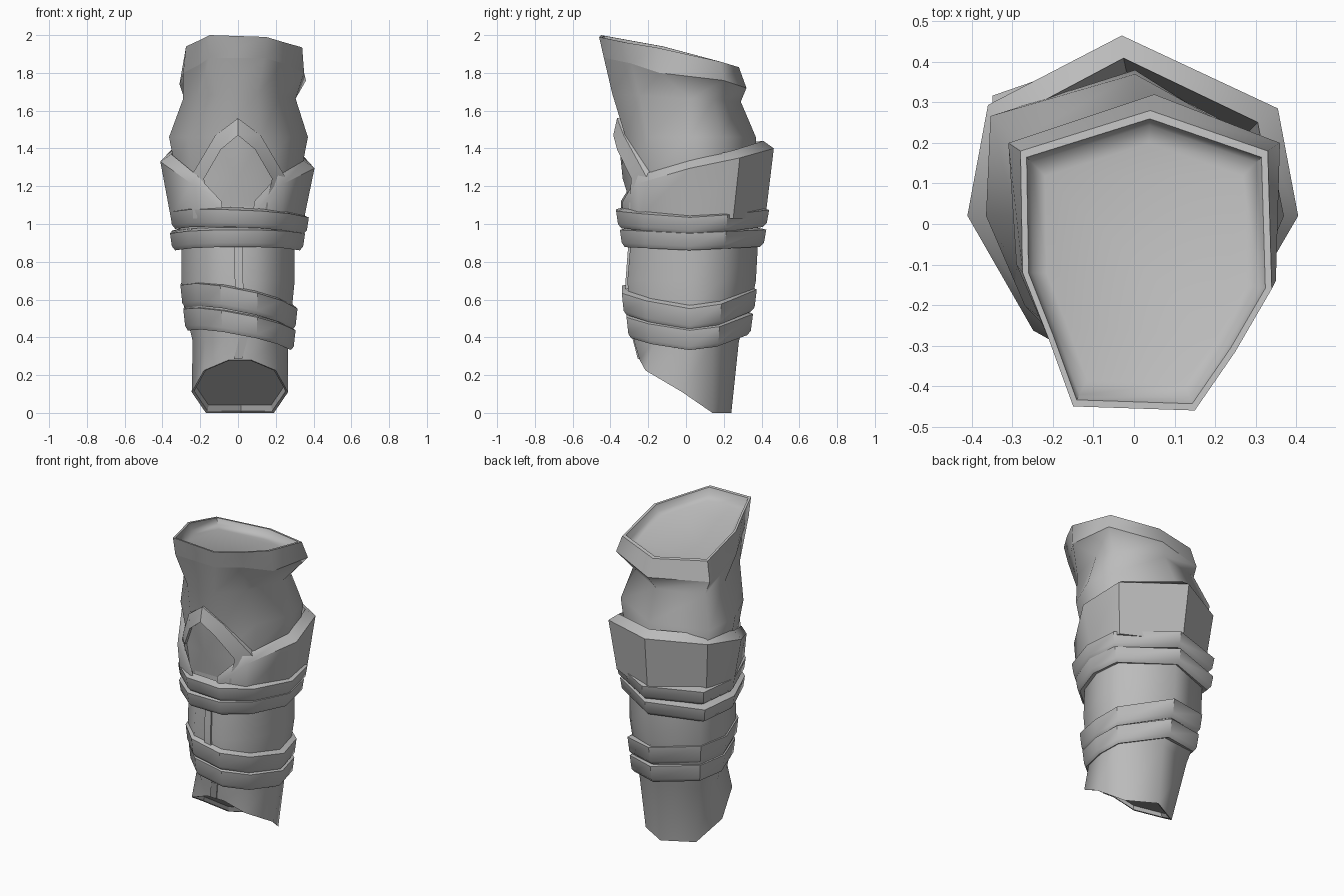
import bpy, bmesh, math
from mathutils import Vector

if "Cube" in bpy.data.objects:
    bpy.data.objects.remove(bpy.data.objects["Cube"])

grey = bpy.data.materials.new("neutral_grey")
grey.diffuse_color = (0.5, 0.5, 0.5, 1)
grey.use_nodes = True
grey.node_tree.nodes["Principled BSDF"].inputs["Base Color"].default_value = grey.diffuse_color


def make(name, verts, faces, angle=40):
    bm = bmesh.new()
    vs = [bm.verts.new(v) for v in verts]
    for f in faces:
        bm.faces.new([vs[i] for i in f])
    bmesh.ops.recalc_face_normals(bm, faces=bm.faces)
    me = bpy.data.meshes.new(name)
    bm.to_mesh(me)
    bm.free()
    me.materials.append(grey)
    ob = bpy.data.objects.new(name, me)
    bpy.context.collection.objects.link(ob)
    bpy.context.view_layer.objects.active = ob
    ob.select_set(True)
    bpy.ops.object.shade_smooth_by_angle(angle=math.radians(angle))
    ob.select_set(False)
    return ob


def loft(name, rings, caps=(), loop=False, closed=True, angle=40, flip=False):
    """Skin equal-length point rows; caps lists the rows to fill."""
    n, m = len(rings[0]), len(rings)
    verts = [p for r in rings for p in r]
    faces = []
    for j in range(m if loop else m - 1):
        a, b = j * n, ((j + 1) % m) * n
        for i in range(n if closed else n - 1):
            k = (i + 1) % n
            faces.append((a + i, a + k, b + k, b + i))
    faces += [tuple(range(j * n, j * n + n)) for j in caps]
    if not closed:  # end faces of an open strip
        faces += [tuple(j * n for j in range(m)), tuple(j * n + n - 1 for j in range(m))]
    ob = make(name, verts, faces, angle)
    if flip:
        ob.data.flip_normals()
    return ob


def ring(x0, x1, f, b, z):
    """Nine-sided leg section between x0..x1 and f..b; z is a number or z(x, y)."""
    c, w = (x0 + x1) / 2, (x1 - x0) / 2
    units = [(0.32, f), (0.74, f * 0.63), (1.0, 0.02), (0.91, b * 0.5), (0.0, b),
             (-0.97, b * 0.72), (-1.0, 0.02), (-0.74, f * 0.63), (-0.32, f)]
    pts = [(c + u * w, y) for u, y in units]
    return [Vector((x, y, z(x, y) if callable(z) else z)) for x, y in pts]


def shrink(r, s, dz=0.0):
    c = sum(r, Vector()) / len(r)
    return [c + (p - c) * s + Vector((0, 0, dz)) for p in r]


# Leg tube: slanted hem, knee bulge and pinched neck
hem_half = [(0.06, -0.245, 0.28), (0.19, -0.215, 0.225), (0.255, -0.02, 0.11), (0.18, 0.14, 0.0)]
hem = [Vector((x + 0.01, y, z)) for x, y, z in hem_half] + [Vector((0.015, 0.24, 0))]
hem += [Vector((-x + 0.01, y, z)) for x, y, z in reversed(hem_half)]
collar = [Vector(p) for p in (
    (0.15, -0.46, 1.99), (0.25, -0.315, 1.96), (0.34, -0.16, 1.935), (0.33, 0.18, 1.86),
    (0.04, 0.28, 1.83), (-0.28, 0.18, 1.86), (-0.275, -0.12, 1.94), (-0.21, -0.285, 1.97),
    (-0.15, -0.45, 2.0))]
lip = [Vector(p) for p in (
    (0.14, -0.435, 1.88), (0.24, -0.29, 1.85), (0.35, -0.14, 1.80), (0.36, 0.2, 1.76),
    (0.05, 0.32, 1.72), (-0.31, 0.2, 1.74), (-0.29, -0.1, 1.80), (-0.21, -0.27, 1.84),
    (-0.15, -0.425, 1.88))]
leg = [
    hem,
    ring(-0.24, 0.265, -0.275, 0.28, 0.38),
    ring(-0.28, 0.285, -0.30, 0.34, 0.55),
    ring(-0.30, 0.30, -0.31, 0.37, 0.70),
    ring(-0.30, 0.30, -0.295, 0.38, 0.88),
    ring(-0.32, 0.32, -0.29, 0.38, 1.08),
    ring(-0.33, 0.335, -0.29, 0.38, 1.28),
    ring(-0.365, 0.37, -0.32, 0.37, 1.46),
    ring(-0.29, 0.305, -0.39, 0.29, lambda x, y: 1.665 - 0.06 * y),
    lip]
loft("leg_tube", leg, angle=70)
loft("collar_band", [lip, collar], angle=70)
# Shallow recesses at both ends
loft("collar_lining", [collar, shrink(collar, 0.95), shrink(collar, 0.91, -0.04),
                       shrink(collar, 0.80, -0.055)], caps=[3], angle=60)
loft("hem_lining", [hem, shrink(hem, 0.95, 0.004), shrink(hem, 0.92, 0.03)],
     caps=[2], angle=20)
# Recess faces must look out of the openings
for name, sign in (("collar_lining", 1), ("hem_lining", -1)):
    me = bpy.data.objects[name].data
    if me.polygons[-1].normal.z * sign < 0:
        me.flip_normals()


def strap(name, x0, x1, f, b, base, height, tilt, back):
    """Solid strap that sinks into the leg, with a bevelled lower edge."""
    z = lambda x, y: base - tilt * x + back * abs(y - 0.02)
    low = ring(x0 + 0.01, x1 - 0.01, f + 0.01, b - 0.012, lambda x, y: z(x, y) + 0.022)
    top = ring(x0, x1, f, b, lambda x, y: z(x, y) + height)
    loft(name, [shrink(low, 0.86, -0.012), shrink(low, 0.95, -0.022), low, top,
                shrink(top, 0.86, 0.015)], loop=True, angle=42)


strap("upper_strap_top", -0.36, 0.375, -0.37, 0.44, 0.96, 0.09, 0.04, 0.06)
strap("upper_strap_bottom", -0.36, 0.355, -0.35, 0.425, 0.86, 0.09, 0.0, 0.05)
strap("lower_strap_top", -0.305, 0.315, -0.34, 0.375, 0.50, 0.115, 0.20, 0.11)
strap("lower_strap_bottom", -0.29, 0.305, -0.315, 0.355, 0.385, 0.11, 0.19, 0.09)

# Flared cuff around the back, open at the front
half_top = [(0.10, -0.335, 1.08), (0.245, -0.255, 1.215), (0.405, 0.02, 1.295), (0.355, 0.285, 1.35)]
half_low = [(0.09, -0.325, 1.03), (0.23, -0.25, 1.03), (0.35, 0.02, 1.03), (0.32, 0.25, 1.03)]


def wrap(half, back):
    return ([Vector(p) for p in half] + [Vector(back)]
            + [Vector((-x * 1.015, y * 1.03, z + 0.035 * (z > 1.25)))
               for x, y, z in reversed(half)])


top = wrap(half_top, (-0.03, 0.465, 1.40))
low = wrap(half_low, (-0.02, 0.42, 1.03))
inner = lambda r, dz: [Vector((p.x * 0.86, p.y * (0.88 if p.y > -0.1 else 1), p.z + dz))
                       for p in r]
loft("cuff", [inner(low, 0), low, top, inner(top, 0.04)], loop=True, closed=False, angle=42)

# Pointed front tongue: raised arch border with a recessed panel
arch_out = [(0.225, -0.225, 1.06), (0.25, -0.205, 1.25), (0.12, -0.325, 1.47)]
arch_in = [(0.14, -0.295, 1.06), (0.18, -0.28, 1.24), (0.09, -0.355, 1.395)]


def arch(half, apex):
    pts = half + [apex] + [(-x, y, z) for x, y, z in reversed(half)]
    return [Vector(p) for p in pts]


outer = arch(arch_out, (0, -0.36, 1.56))
inside = arch(arch_in, (0, -0.375, 1.47))
push = lambda r, d: [p + Vector((0, d, 0)) for p in r]
loft("tongue_border", [push(outer, 0.05), push(outer, -0.005), push(inside, -0.01),
                       push(inside, 0.03)], loop=True, closed=False, angle=30)
panel = push(inside, 0.015)
hub = Vector((0, -0.335, 1.24))
tongue = make("tongue_panel", panel + [hub],
              [(i, (i + 1) % len(panel), len(panel)) for i in range(len(panel))])
if tongue.data.polygons[0].normal.y > 0:
    tongue.data.flip_normals()


# Front seam strips between the straps
def seam(name, path):
    rows = []
    for x, y, z in path:
        rows.append([Vector((x + u, y + d, z)) for u, d in
                     ((-0.022, 0.02), (-0.022, -0.008), (0.022, -0.008), (0.022, 0.02))])
    loft(name, rows, caps=(0, len(path) - 1), angle=30)


seam("middle_seam", [(0.01, -0.31, 0.60), (0.005, -0.312, 0.70), (0, -0.297, 0.90)])
seam("hem_seam", [(0.0, -0.247, 0.285), (0.03, -0.277, 0.40)])
